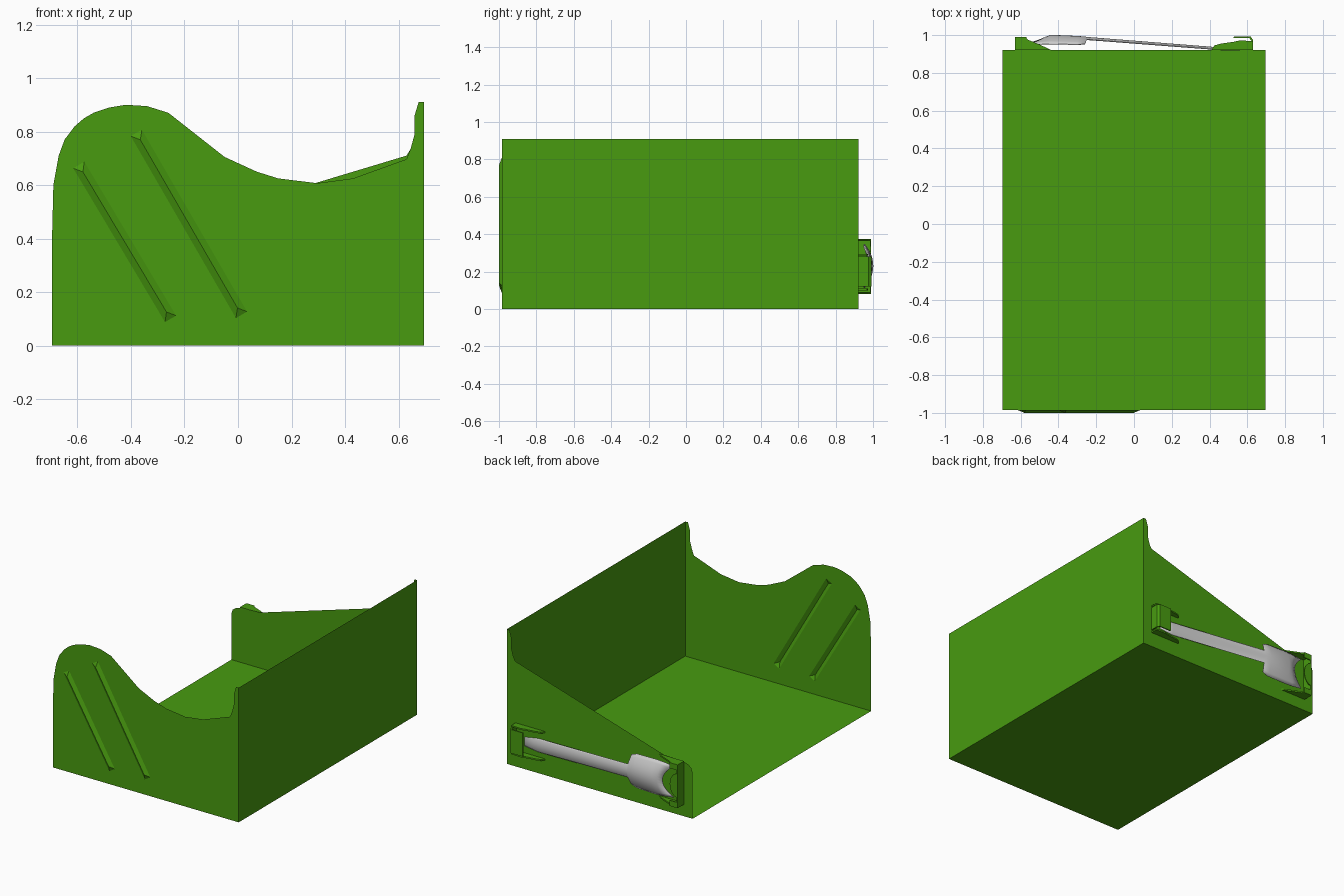
import bpy, bmesh, math
from mathutils import Vector

if "Cube" in bpy.data.objects:
    bpy.data.objects.remove(bpy.data.objects["Cube"])

green = bpy.data.materials.new("green")
green.diffuse_color = (0.065, 0.33, 0.005, 1)
green.use_nodes = True
green.node_tree.nodes["Principled BSDF"].inputs["Base Color"].default_value = green.diffuse_color
FRONT, BACK, HX = -0.985, 0.922, 0.695


def finish(bm, name, mat=green, recalc=True):
    if recalc:
        bmesh.ops.recalc_face_normals(bm, faces=bm.faces)
    me = bpy.data.meshes.new(name)
    bm.to_mesh(me)
    bm.free()
    ob = bpy.data.objects.new(name, me)
    bpy.context.collection.objects.link(ob)
    if mat:
        me.materials.append(mat)
    return ob


def loop(bm, pts):
    vs = [bm.verts.new(p) for p in pts]
    return vs, [bm.edges.new((vs[i - 1], vs[i])) for i in range(len(vs))]


def panel(name, outline, y, ribs=()):
    """Thin upright sheet with pressed V-shaped ribs bulging forwards."""
    bm = bmesh.new()
    edges = loop(bm, [(x, y, z) for x, z in outline])[1]
    holes = []
    for a, b in ribs:
        a, b = Vector((a[0], y, a[1])), Vector((b[0], y, b[1]))
        d = (b - a).normalized()
        s = Vector((-d.z, 0, d.x)) * 0.024
        vs, es = loop(bm, [a + s, b + s, b - s, a - s])
        edges += es
        holes.append((vs, a + d * 0.03, b - d * 0.03))
    bmesh.ops.triangle_fill(bm, use_beauty=True, use_dissolve=False, edges=edges, normal=(0, -1, 0))
    for vs, a, b in holes:
        p, q = [bm.verts.new(v + Vector((0, -0.015, 0))) for v in (a, b)]
        for f in ((vs[0], vs[1], q, p), (vs[1], vs[2], q), (vs[2], vs[3], p, q), (vs[3], vs[0], p)):
            bm.faces.new(f)
    return finish(bm, name)


def prism(name, pts, lo, hi, plane="xy"):
    """Extrude a flat outline along the remaining axis."""
    at = (lambda p, h: (p[0], p[1], h)) if plane == "xy" else (lambda p, h: (p[0], h, p[1]))
    bm = bmesh.new()
    a = [bm.verts.new(at(p, lo)) for p in pts]
    b = [bm.verts.new(at(p, hi)) for p in pts]
    bm.faces.new(a)
    bm.faces.new(b[::-1])
    for i in range(len(a)):
        bm.faces.new((a[i - 1], a[i], b[i], b[i - 1]))
    return finish(bm, name)


def box(name, x0, x1, y0, y1, z0, z1):
    return prism(name, [(x0, y0), (x1, y0), (x1, y1), (x0, y1)], z0, z1)


# floor and tall right wall
for name, pts in (
    ("floor", [(-HX, FRONT, 0), (-HX, BACK, 0), (HX, BACK, 0), (HX, FRONT, 0)]),
    ("right_wall", [(HX, FRONT, 0), (HX, BACK, 0), (HX, BACK, .91), (HX, FRONT, .91)]),
):
    bm = bmesh.new()
    bm.faces.new([bm.verts.new(p) for p in pts])
    finish(bm, name, recalc=False)

# front wheel-arch-shaped panel and sloping back panel share a raised right corner
corner = [(.63, .71), (.645, .735), (.66, .79), (.66, .86), (.675, .91), (HX, .91), (HX, 0)]
front = [(-HX, 0), (-HX, .4), (-.69, .6), (-.67, .71), (-.648, .77), (-.61, .82), (-.575, .85),
         (-.54, .87), (-.48, .89), (-.42, .9), (-.34, .895), (-.26, .87), (-.05, .705), (.07, .65),
         (.15, .625), (.295, .607), (.43, .625), (.63, .697)] + corner[1:]
panel("front_panel", front, FRONT,
      [((-.595, .675), (-.252, .1)), ((-.38, .795), (.013, .115))])
back = [(-HX, 0), (-HX, .31), (-.685, .34), (-.66, .36), (-.62, .37), (-.48, .376)] + corner
panel("back_panel", back, BACK)

# spade: arched cross-sections (x, half width, crest y, arch depth, centre z, end hollow)
stations = [(-.575, .105, .972, .020, .23, .07), (-.50, .115, .988, .035, .23, .03),
            (-.44, .118, .999, .046, .23, 0), (-.30, .115, .993, .043, .23, 0),
            (-.26, .100, .990, .038, .23, 0), (-.25, .045, .988, .012, .228, 0),
            (.46, .045, .932, .010, .19, 0), (.56, .030, .924, .004, .187, 0)]
N = 12
bm = bmesh.new()
rows = []
for x, hw, y, dep, zc, hollow in stations:
    ts = [2 * i / N - 1 for i in range(N + 1)]
    rows.append([bm.verts.new((x + hollow * (1 - t * t), y - dep * t * t, zc + hw * t)) for t in ts])
for r, s in zip(rows, rows[1:]):
    for i in range(N):
        bm.faces.new((r[i], r[i + 1], s[i + 1], s[i]))
spade = finish(bm, "spade", None)
for f in spade.data.polygons:
    f.use_smooth = True
solid = spade.modifiers.new("thickness", "SOLIDIFY")
solid.thickness = 0.005
solid.offset = 0
bpy.context.view_layer.objects.active = spade
spade.select_set(True)
bpy.ops.object.shade_smooth_by_angle(angle=math.radians(35))

# blade holder: flanges, end wall, corner lips and a half-round tab
flange = [(-.63, BACK), (-.63, .985), (-.62, .99), (-.575, .99), (-.56, .975), (-.5, .95), (-.44, BACK)]
for part, z in (("lower", .08), ("upper", .363)):
    prism("blade_holder_%s_flange" % part, flange, z, z + .01)
for part, z in (("lower", .08), ("upper", .335)):
    box("blade_holder_%s_lip" % part, -.63, -.57, .983, .99, z, z + .038)
box("blade_holder_end_wall", -.63, -.622, BACK, .988, .08, .373)
tab = [(-.626 + .055 * math.sin(a), .23 + .08 * math.cos(a))
       for a in [math.pi * i / 10 for i in range(11)]]
prism("blade_holder_tab", tab, .983, .99, "xz")

# handle holder: flanges, end wall and a strap curling over the grip
flange = [(.63, BACK), (.63, .968), (.56, .972), (.53, .965), (.46, .955), (.425, .945), (.41, BACK)]
for part, z in (("lower", .10), ("upper", .285)):
    prism("handle_holder_%s_flange" % part, flange, z, z + .01)
strap = [(.63, BACK), (.63, .975), (.618, .992), (.53, .992), (.525, .984), (.61, .984), (.621, .972), (.621, BACK)]
prism("handle_holder_strap", strap, .12, .28)
